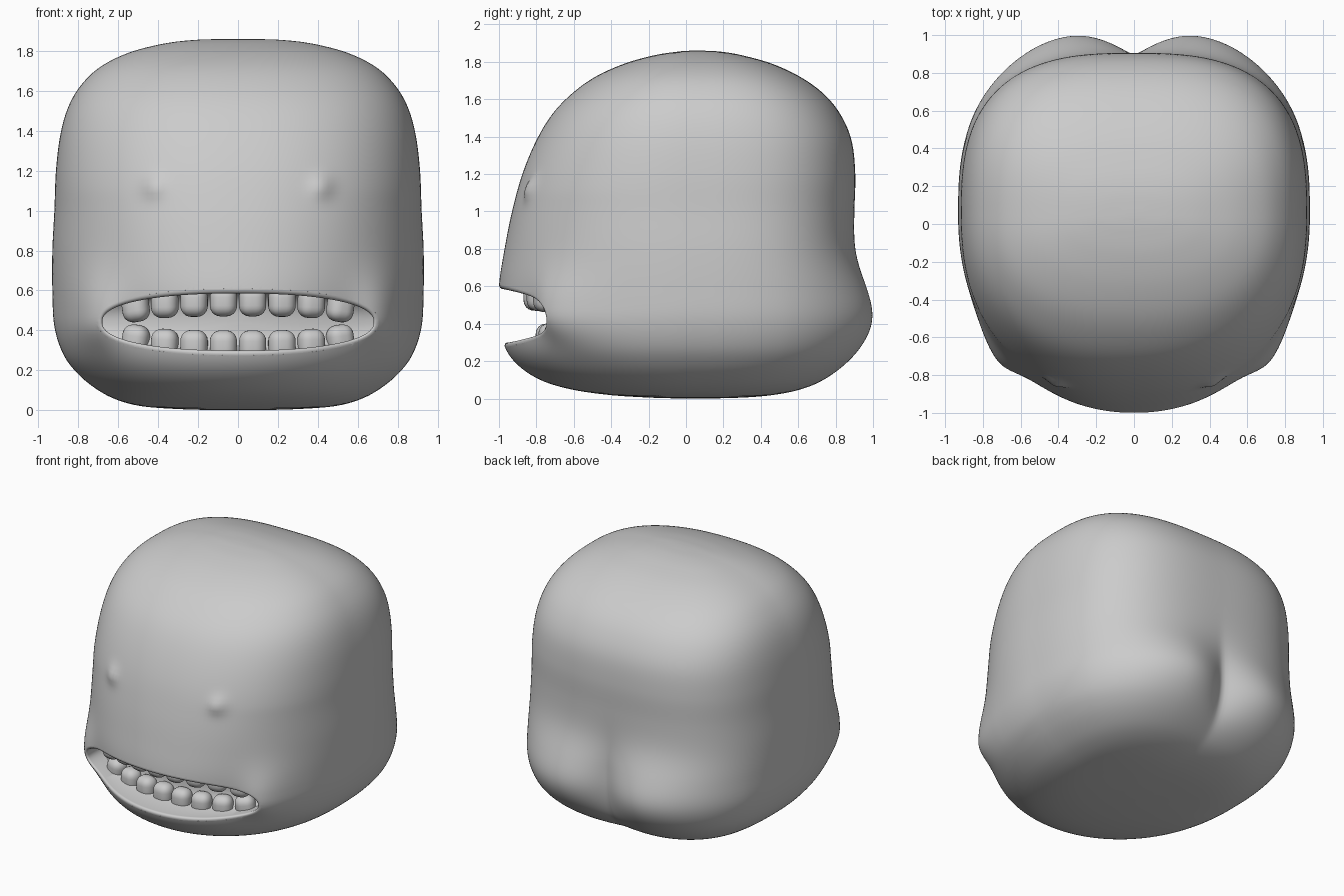
import bpy, bmesh, math
from mathutils import Vector

if "Cube" in bpy.data.objects:
    bpy.data.objects.remove(bpy.data.objects["Cube"])

grey = bpy.data.materials.new("light_grey")
grey.diffuse_color = (0.6, 0.6, 0.6, 1)
grey.use_nodes = True
grey.node_tree.nodes["Principled BSDF"].inputs["Base Color"].default_value = grey.diffuse_color


def make(name, bm):
    bmesh.ops.recalc_face_normals(bm, faces=bm.faces)
    me = bpy.data.meshes.new(name)
    bm.to_mesh(me)
    bm.free()
    me.materials.append(grey)
    ob = bpy.data.objects.new(name, me)
    bpy.context.collection.objects.link(ob)
    return ob


def activate(ob):
    bpy.ops.object.select_all(action='DESELECT')
    ob.select_set(True)
    bpy.context.view_layer.objects.active = ob


def loft(name, rings):
    """Skin a stack of closed rings, capped at both ends."""
    bm = bmesh.new()
    vs = [[bm.verts.new(p) for p in r] for r in rings]
    n = len(vs[0])
    for a, b in zip(vs, vs[1:]):
        for i in range(n):
            bm.faces.new((a[i], a[(i + 1) % n], b[(i + 1) % n], b[i]))
    bm.faces.new(vs[0])
    bm.faces.new(vs[-1])
    return make(name, bm)


def gauss(d):
    return math.exp(-d * d)


# Head profile: z, half width, front y, back y (without the rear lobes)
P = [Vector(r) for r in (
    (0.0, .08, -.03, .13), (.006, .30, -.22, .32), (.02, .48, -.42, .47),
    (.05, .60, -.62, .61), (.10, .70, -.78, .72), (.18, .80, -.90, .81),
    (.28, .875, -.97, .865), (.42, .92, -.995, .895), (.60, .93, -1.0, .90),
    (.80, .93, -.97, .895), (1.0, .92, -.93, .90), (1.2, .912, -.875, .905),
    (1.38, .89, -.80, .885), (1.52, .85, -.715, .825), (1.63, .785, -.61, .735),
    (1.72, .69, -.485, .61), (1.79, .55, -.33, .46), (1.835, .38, -.17, .30),
    (1.855, .22, -.04, .18), (1.86, .05, .03, .08))]


def spline(pts, steps):
    e = [pts[0]] + pts + [pts[-1]]
    out = []
    for a, b, c, d in zip(e, e[1:], e[2:], e[3:]):
        for k in range(steps):
            t = k / steps
            out.append(.5 * (2 * b + (c - a) * t + (2 * a - 5 * b + 4 * c - d) * t * t
                             + (3 * b - a - 3 * c + d) * t ** 3))
    return out + [pts[-1]]


SEG, CY = 240, .05


def head_ring(row):
    z, hw, front, back = row
    blend = min(1, max(0, (z - .5) / .6))
    ring = []
    for i in range(SEG):
        t = 2 * math.pi * i / SEG
        c, s = math.cos(t), math.sin(t)
        n = 2.8 if s > 0 else 2.05 + .27 * blend
        r = (abs(c) ** n + abs(s) ** n) ** (-1 / n)
        x = hw * c * r
        y = CY + s * r * (back - CY if s > 0 else CY - front)
        ax = abs(x)
        if s > 0:
            # two rear lobes with a softly rounded cleft between them
            q = math.sqrt(ax * ax + .0004) - .02
            w = 1 - (1 - q / .34) ** 2 if q < .34 else gauss((q - .34) / .46)
            y += .117 * w * gauss((z - .42) / (.28 if z > .42 else .27)) * min(1, s * 2)
        else:
            # mouth corners and small eye bumps
            k = gauss((ax - .72) / .13) * gauss((z - .44) / (.22 if z > .44 else .15))
            k *= min(1, -s * 2.5)
            y -= .09 * k
            x += math.copysign(.012 * k, x)
            y -= .028 * gauss(math.hypot(ax - .42, z - 1.12) / .055)
        ring.append((x, y, z))
    return ring


head = loft("head", [head_ring(r) for r in spline(P, 7)])
bpy.context.view_layer.update()


# Mouth pocket: lens-shaped plug with a rounded lip and a curved back wall
def mouth_ring(scale, grow=0.0, dy=None, flat=None):
    ring = []
    for i in range(120):
        t = 2 * math.pi * i / 120
        c, s = math.cos(t), math.sin(t)
        r = (abs(c) ** 2.3 + abs(s) ** 2.3) ** (-1 / 2.3)
        x = (.68 * scale + grow) * c * r
        z = .442 + (.143 * scale + grow) * s * r
        if flat is not None:
            y = flat
        elif dy is not None:
            y = head.ray_cast((x, -2, z), (0, 1, 0))[1].y + dy
        else:
            y = -.70 + .4 * x * x - .06 * scale ** 4
        ring.append((x, y, z))
    return ring


LIP = .024
lip = []
for k in range(7):
    a = math.pi / 2 * k / 6
    lip.append(mouth_ring(1, LIP * (1 - math.sin(a)), LIP * (1 - math.cos(a))))
plug = loft("mouth_cutter", [mouth_ring(1, LIP + .006, flat=-1.3),
                             mouth_ring(1, LIP + .003, -.006)] + lip +
            [mouth_ring(k) for k in (1, .95, .85, .7, .5, .3, .1)])
plug.hide_render = True
activate(head)
cut = head.modifiers.new("mouth", 'BOOLEAN')
cut.operation, cut.solver, cut.object = 'DIFFERENCE', 'EXACT', plug
bpy.ops.object.modifier_apply(modifier=cut.name)
bpy.data.objects.remove(plug)
bpy.ops.object.shade_smooth_by_angle(angle=math.radians(45))


# Teeth: two curved rows of rounded blocks
def tooth(name, x, y, z, h, tilt):
    bm = bmesh.new()
    bmesh.ops.create_cube(bm, size=1)
    for v in bm.verts:
        v.co = (v.co.x * .136, v.co.y * .12, v.co.z * h)
    ob = make(name, bm)
    ob.location = (x, y, z)
    ob.rotation_euler = (0, tilt, math.atan(.8 * x))
    activate(ob)
    m = ob.modifiers.new("round", 'BEVEL')
    m.width, m.segments = .054, 6
    bpy.ops.object.modifier_apply(modifier=m.name)
    bpy.ops.object.shade_smooth_by_angle(angle=math.radians(60))


for side in (-1, 1):
    for i, ax in enumerate((.073, .22, .367, .513)):
        lift = (0, .002, .008, .028)[i]
        tilt = side * (0, 0, .03, .15)[i]
        tag = f"{'left' if side < 0 else 'right'}_{i + 1}"
        tooth("upper_tooth_" + tag, side * ax, -.81 + .42 * ax * ax, .545 - lift, .15, tilt)
        tooth("lower_tooth_" + tag, side * ax, -.745 + .38 * ax * ax, .325 + lift, .15, -tilt)
